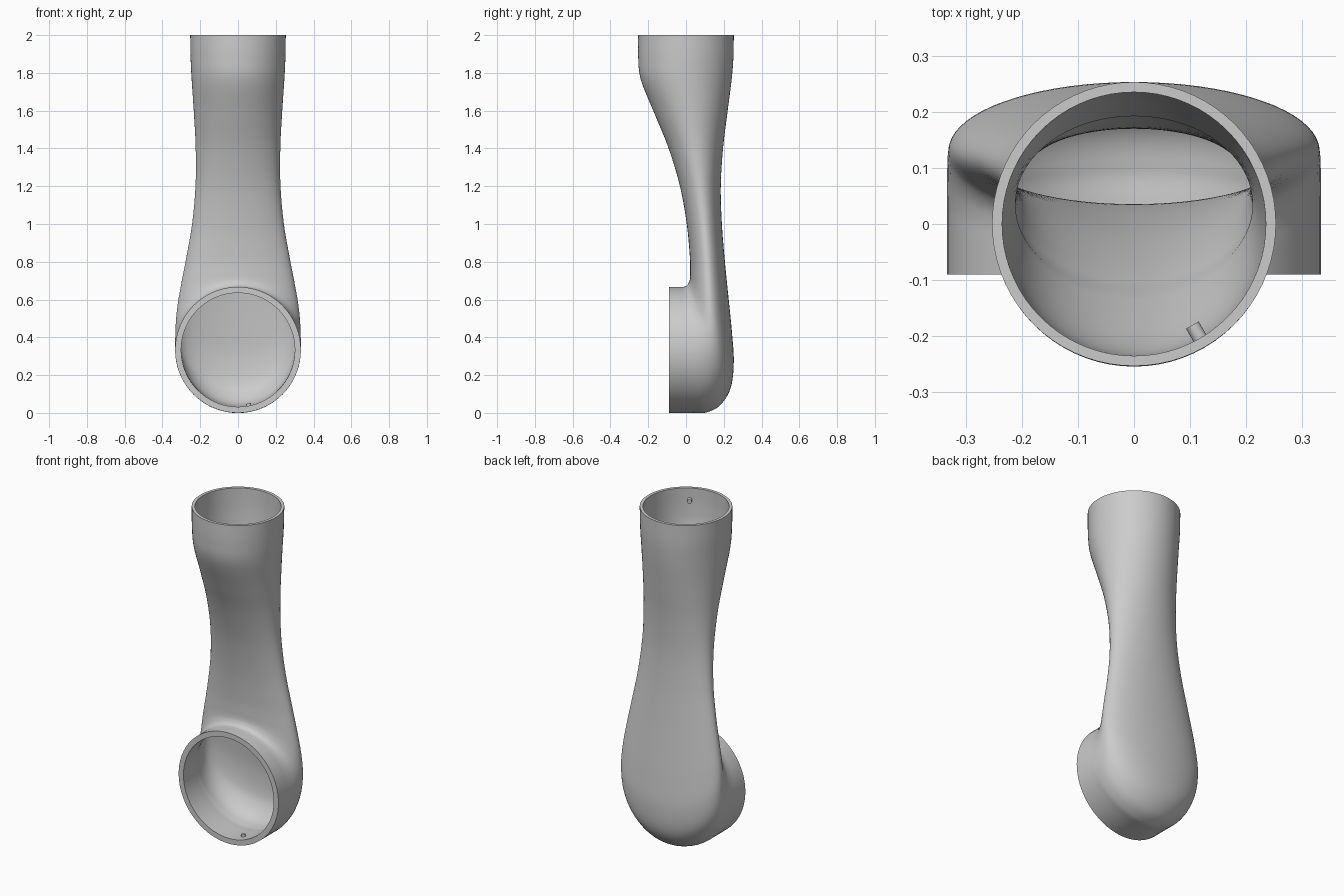
import bpy, bmesh, math
from mathutils import Vector, Matrix

if "Cube" in bpy.data.objects:
    bpy.data.objects.remove(bpy.data.objects["Cube"])

SIDES, STEPS = 72, 6

# Duct stations: front y, front z, back y, back z, half width
STATIONS = [
    (-.253, 2.0, .253, 2.0, .253),
    (-.253, 1.88, .251, 1.88, .251),
    (-.238, 1.76, .241, 1.76, .245),
    (-.165, 1.58, .218, 1.58, .233),
    (-.092, 1.40, .196, 1.40, .224),
    (-.032, 1.20, .184, 1.20, .225),
    (.004, 1.00, .190, 1.00, .243),
    (.020, .83, .206, .80, .275),
    (.022, .74, .224, .62, .301),
    (.020, .705, .242, .44, .319),
    (.014, .688, .253, .27, .329),
    (.006, .677, .236, .13, .332),
    (-.006, .669, .180, .04, .333),
    (-.025, .667, .110, .003, .333),
    (-.050, .667, .040, 0, .333),
    (-.090, .667, -.090, 0, .333),
]


def spline(p0, p1, p2, p3, t):
    return tuple(.5 * (2 * b + (c - a) * t + (2 * a - 5 * b + 4 * c - d) * t * t
                       + (3 * b - a - 3 * c + d) * t ** 3)
                 for a, b, c, d in zip(p0, p1, p2, p3))


def sample(rows):
    out, n = [], len(rows)
    for i in range(n - 1):
        quad = [rows[min(max(i + k, 0), n - 1)] for k in (-1, 0, 1, 2)]
        out += [spline(*quad, s / STEPS) for s in range(STEPS)]
    return out + [rows[-1]]


def ring(bm, row, inset):
    f, b = Vector((0, row[0], row[1])), Vector((0, row[2], row[3]))
    mid, half = (f + b) / 2, (b - f) / 2
    half *= (half.length - inset) / half.length
    w = row[4] - inset
    return [bm.verts.new(mid + half * math.sin(a) + Vector((w * math.cos(a), 0, 0)))
            for a in (2 * math.pi * i / SIDES for i in range(SIDES))]


# Hollow duct: outer skin down, inner skin back up, rims closed
bm = bmesh.new()
rows = sample(STATIONS)
loops = [ring(bm, r, 0) for r in rows]
collar_start = 13 * STEPS
for i in range(len(rows) - 1, -1, -1):
    if i >= collar_start:
        loops.append(ring(bm, rows[i], .032))
    else:
        k = min(1, (collar_start - i) / (2 * STEPS))
        loops.append(ring(bm, rows[i], .032 + (.014 - .032) * k if i > 3 * STEPS + 2 else .018))
for i, lower in enumerate(loops):
    upper = loops[(i + 1) % len(loops)]
    for j in range(SIDES):
        k = (j + 1) % SIDES
        bm.faces.new((lower[j], lower[k], upper[k], upper[j]))
bmesh.ops.recalc_face_normals(bm, faces=bm.faces)
mesh = bpy.data.meshes.new("elbow_duct")
bm.to_mesh(mesh)
bm.free()
duct = bpy.data.objects.new("elbow_duct", mesh)
bpy.context.collection.objects.link(duct)


def smooth(obj):
    bpy.ops.object.select_all(action='DESELECT')
    obj.select_set(True)
    bpy.context.view_layer.objects.active = obj
    bpy.ops.object.shade_smooth_by_angle(angle=math.radians(40))


def pin(name, base, tip, radius):
    base, tip = Vector(base), Vector(tip)
    d = tip - base
    bpy.ops.mesh.primitive_cylinder_add(vertices=20, radius=radius, depth=d.length,
                                        location=(base + tip) / 2,
                                        rotation=d.to_track_quat('Z', 'Y').to_euler())
    bpy.context.object.name = name
    smooth(bpy.context.object)


smooth(duct)

# Small locating pins inside each socket
a = math.radians(-60)
c, s = math.cos(a), math.sin(a)
pin("top_socket_pin", (.24 * c, .24 * s, 1.93), (.208 * c, .208 * s, 1.93), .013)
a = math.radians(-79)
c, s = math.cos(a), math.sin(a)
pin("bottom_socket_pin", (.31 * c, -.03, .3335 + .31 * s),
    (.289 * c, -.03, .3335 + .289 * s), .013)
